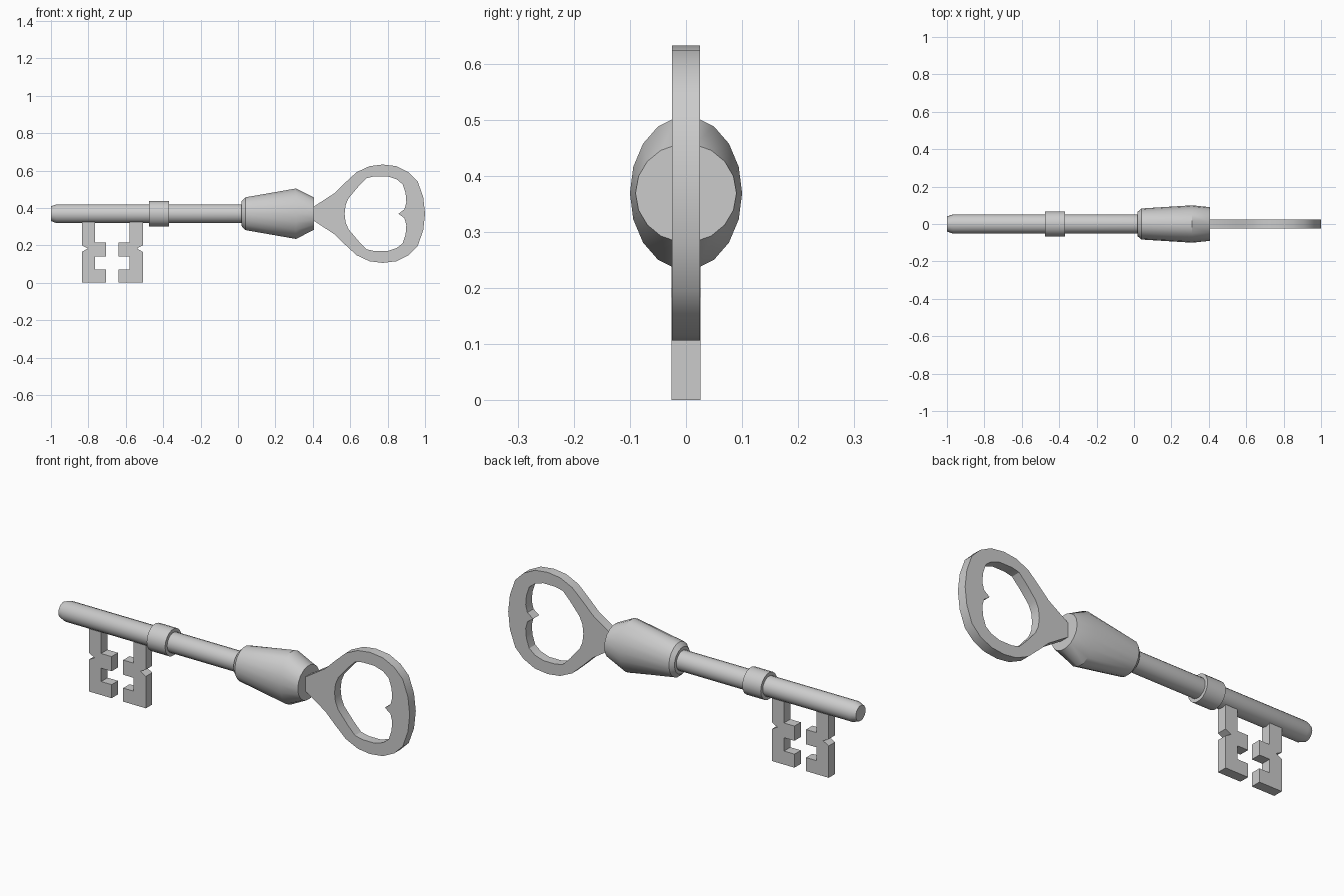
import bpy, bmesh, math

if "Cube" in bpy.data.objects:
    bpy.data.objects.remove(bpy.data.objects["Cube"])

AXIS_Z = 0.369   # height of the key's long axis
SIDES = 18


def finish(obj):
    bpy.ops.object.select_all(action='DESELECT')
    obj.select_set(True)
    bpy.context.view_layer.objects.active = obj
    if obj.type == 'CURVE':
        bpy.ops.object.convert(target='MESH')
    bpy.ops.object.shade_smooth_by_angle(angle=math.radians(30))


def turned(name, rings):
    """Capped solid along x; each ring is (x, y radius, z radius)."""
    bm = bmesh.new()
    loops = []
    for x, ry, rz in rings:
        loops.append([bm.verts.new((x, ry * math.cos(a), AXIS_Z + rz * math.sin(a)))
                      for a in (2 * math.pi * i / SIDES for i in range(SIDES))])
    for a, b in zip(loops, loops[1:]):
        for i in range(SIDES):
            j = (i + 1) % SIDES
            bm.faces.new((a[i], a[j], b[j], b[i]))
    bm.faces.new(loops[0])
    bm.faces.new(loops[-1])
    bmesh.ops.recalc_face_normals(bm, faces=bm.faces)
    mesh = bpy.data.meshes.new(name)
    bm.to_mesh(mesh)
    bm.free()
    obj = bpy.data.objects.new(name, mesh)
    bpy.context.collection.objects.link(obj)
    finish(obj)


def plate(name, outlines, half_depth):
    """Flat plate in the xz plane; later outlines inside the first are holes."""
    curve = bpy.data.curves.new(name, 'CURVE')
    curve.dimensions = '2D'
    curve.fill_mode = 'BOTH'
    curve.extrude = half_depth
    for pts in outlines:
        s = curve.splines.new('POLY')
        s.points.add(len(pts) - 1)
        for p, (x, z) in zip(s.points, pts):
            p.co = (x, z, 0, 1)
        s.use_cyclic_u = True
        s.use_smooth = False
    obj = bpy.data.objects.new(name, curve)
    obj.rotation_euler.x = math.pi / 2
    bpy.context.collection.objects.link(obj)
    finish(obj)


def mirrored(half):
    """Complete an upper half outline, given as (x, height above the axis)."""
    lower = [(x, -h) for x, h in reversed(half) if h > 0]
    return [(x, AXIS_Z + h) for x, h in half + lower]


# Round parts
turned("shaft", [(-1.0, .04, .04), (-.97, .051, .051), (.05, .051, .051)])
turned("collar", [(-.475, .068, .069), (-.37, .068, .069)])
turned("grip", [(.02, .066, .068), (.04, .083, .089), (.31, .10, .137), (.405, .09, .088)])

# Bow with heart-shaped opening
outer = [(.40, .036), (.41, .041), (.516, .11), (.57, .163), (.634, .222), (.703, .254),
         (.773, .263), (.848, .254), (.912, .222), (.96, .174), (.99, .09), (1.0, 0)]
inner = [(.57, 0), (.575, .045), (.591, .083), (.645, .147), (.687, .190), (.73, .20),
         (.80, .20), (.848, .184), (.88, .158), (.896, .11), (.90, .061), (.89, .024),
         (.858, 0)]
plate("bow", [mirrored(outer), mirrored(inner)], 0.025)

# Pair of mirrored bits
bit = [(-.835, .325), (-.765, .325), (-.765, .215), (-.705, .215), (-.705, .139),
       (-.765, .139), (-.765, .07), (-.705, .07), (-.705, 0), (-.835, 0),
       (-.835, .165), (-.803, .183), (-.835, .20)]
MID = -.672
plate("outer_bit", [bit], 0.026)
plate("inner_bit", [[(2 * MID - x, z) for x, z in bit]], 0.026)
